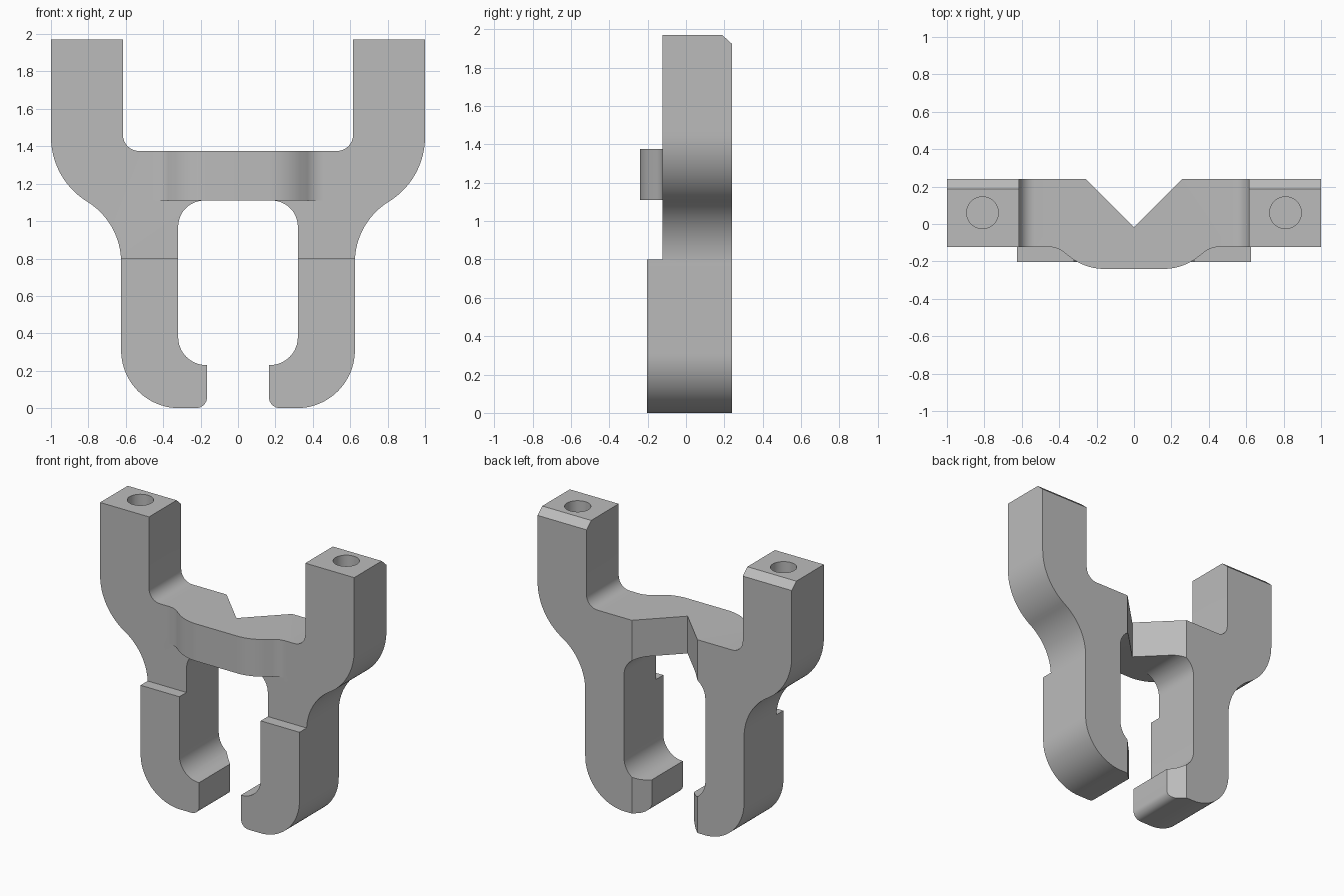
import bpy, bmesh
from math import sin, cos, radians, pi
from mathutils import Matrix

cube = bpy.data.objects.get("Cube")
if cube:
    bpy.data.objects.remove(cube, do_unlink=True)

grey = bpy.data.materials.new("mid_grey")
grey.use_nodes = True
colour = (0.5, 0.5, 0.5, 1)
grey.diffuse_color = colour
grey.node_tree.nodes["Principled BSDF"].inputs["Base Color"].default_value = colour


def arc(cx, cy, r, start, end, steps=12):
    angles = [radians(start + (end - start) * i / steps) for i in range(steps + 1)]
    return [(cx + r * cos(a), cy + r * sin(a)) for a in angles]


def mirrored(half):
    """Close a half outline that starts and ends on the centre line."""
    return half + [(-x, v) for x, v in reversed(half) if x > 1e-6]


def prism(name, outline, low, high, axis):
    """Extrude an outline along y (outline in x, z) or z (outline in x, y)."""
    bm = bmesh.new()
    place = (lambda u, v, d: (u, d, v)) if axis == "y" else (lambda u, v, d: (u, v, d))
    face = bm.faces.new([bm.verts.new(place(u, v, low)) for u, v in outline])
    new = bmesh.ops.extrude_face_region(bm, geom=[face])["geom"]
    move = place(0, 0, high - low)
    bmesh.ops.translate(bm, vec=move, verts=[g for g in new if isinstance(g, bmesh.types.BMVert)])
    bmesh.ops.recalc_face_normals(bm, faces=bm.faces)
    mesh = bpy.data.meshes.new(name)
    bm.to_mesh(mesh)
    bm.free()
    mesh.materials.append(grey)
    obj = bpy.data.objects.new(name, mesh)
    bpy.context.collection.objects.link(obj)
    return obj


def combine(target, tool, operation):
    mod = target.modifiers.new(operation, "BOOLEAN")
    mod.operation = operation
    mod.solver = "EXACT"
    mod.object = tool
    bpy.ops.object.select_all(action="DESELECT")
    bpy.context.view_layer.objects.active = target
    target.select_set(True)
    bpy.ops.object.modifier_apply(modifier=mod.name)
    bpy.data.objects.remove(tool, do_unlink=True)


def box_outline(x0, x1, y0, y1):
    return [(x0, y0), (x1, y0), (x1, y1), (x0, y1)]


FRONT, BACK, TOP = -0.122, 0.24, 1.97
BAR_LOW, BAR_TOP = 1.11, 1.375

# Forked plate: arms, crossbar and hooked legs
half = [(0, BAR_TOP)]
half += arc(0.53, BAR_TOP + 0.085, 0.085, -90, 0, 8)         # arm fillet
half += [(0.615, TOP), (1, TOP)]
half += arc(0.594, 1.45, 0.406, 0, -59.5, 16)                # shoulder
half += arc(1.005, 0.78, 0.38, 122.7, 180, 16)[1:]           # waist
half += arc(0.315, 0.31, 0.31, 0, -90, 20)                   # outer hook
half += arc(0.225, 0.06, 0.06, -90, -180, 8)                 # hook tip
half += [(0.165, 0.23)]
half += arc(0.17, 0.38, 0.15, -90, 0)                        # inner hook
half += arc(0.18, BAR_LOW - 0.14, 0.14, 0, 90)               # window corner
half += [(0, BAR_LOW)]
# The centre line points are single, so the mirrored side closes the loop in two arcs
right = [(-x, z) for x, z in reversed(half)][1:-1]
body = prism("bracket_body", half + right, -0.202, BACK, "y")

# Upper part is thinner at the front, leaving a step on each leg
combine(body, prism("front_step", box_outline(-1.2, 1.2, 0.8, 2.2), -0.5, FRONT, "y"), "DIFFERENCE")

# Bowed reinforcement on the crossbar
bend, r_in, r_out = 43.6, 0.14, 0.292
bow = [(0, -0.06), (0.46, -0.06)]
bow += arc(0.46, FRONT - r_in, r_in, 90, 90 + bend, 8)
bow += arc(0.16, -0.24 + r_out, r_out, -90 + bend, -90, 12)[1:]
bow += [(0, -0.24)]
combine(body, prism("crossbar_bow", mirrored(bow[1:-1]), BAR_LOW, BAR_TOP, "z"), "UNION")

# Vertical V groove through the back, also trimming the hook tips
combine(body, prism("v_groove", [(0, -0.018), (0.358, 0.34), (-0.358, 0.34)], -0.2, 2.2, "z"), "DIFFERENCE")

# Bevel along the back top edge of both arms
bevel = prism("top_bevel", [(-1.2, -0.1), (1.2, -0.1), (1.2, 0.1), (-1.2, 0.1)], 0, 0.1, "z")
for v in bevel.data.vertices:
    y, z = v.co.y, v.co.z
    slope = 0.047 / 0.052
    v.co.y = BACK - 0.026 + y
    v.co.z = TOP - 0.0235 - y * slope + z * 2
combine(body, bevel, "DIFFERENCE")

# Blind holes in the arm tops
for side in (-1, 1):
    hole = prism("arm_hole", arc(side * 0.81, 0.06, 0.085, 0, 352.5, 47), TOP - 0.5, TOP + 0.2, "z")
    combine(body, hole, "DIFFERENCE")

bpy.ops.object.select_all(action="DESELECT")
body.select_set(True)
bpy.context.view_layer.objects.active = body
bpy.ops.object.shade_smooth_by_angle(angle=radians(30))
